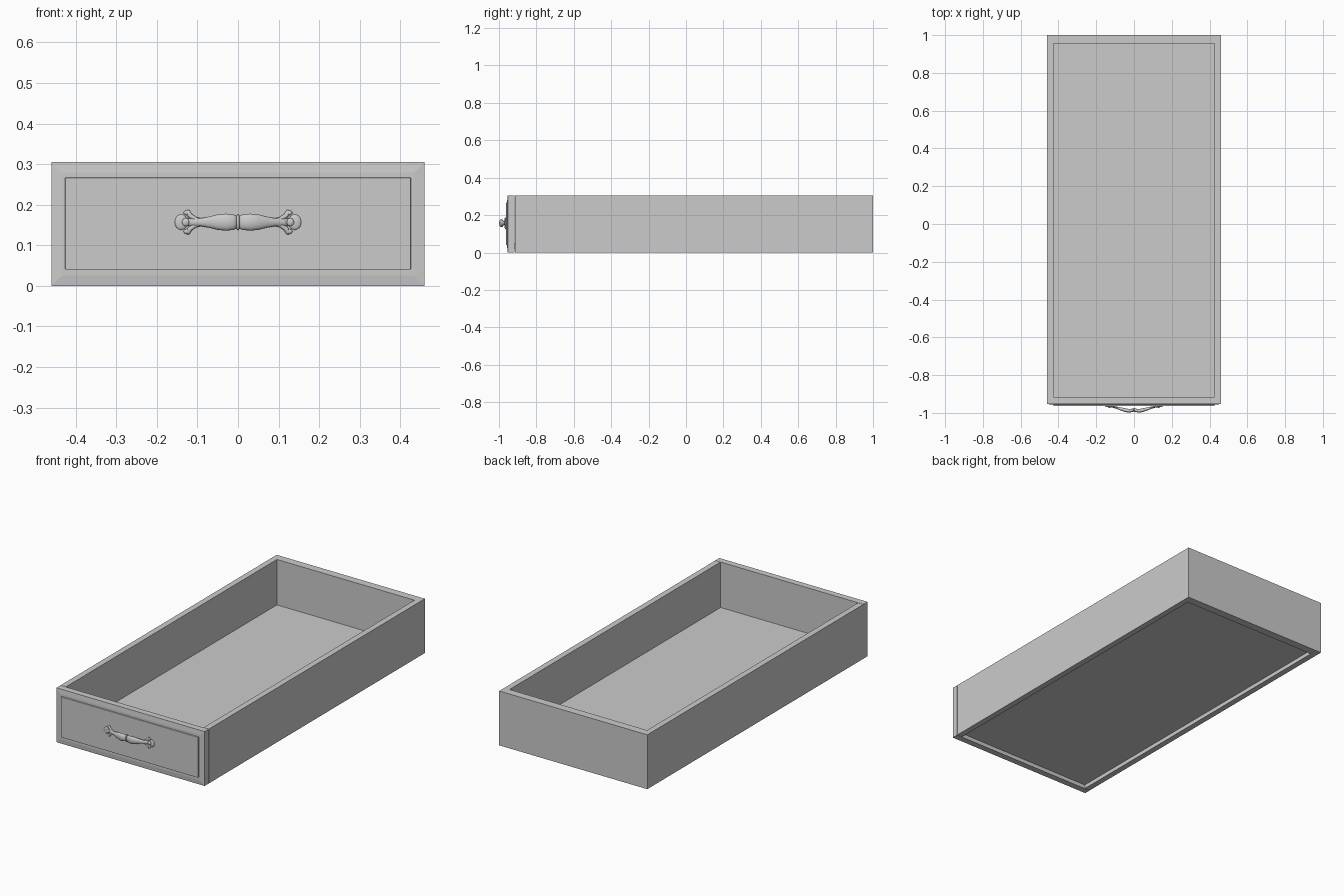
import bpy, bmesh, math
from mathutils import Vector, Matrix

old = bpy.data.objects.get("Cube")
if old:
    bpy.data.objects.remove(old, do_unlink=True)

grey = bpy.data.materials.new("plain grey")
grey.use_nodes = True
grey.diffuse_color = (0.6, 0.6, 0.6, 1)
grey.node_tree.nodes["Principled BSDF"].inputs["Base Color"].default_value = (0.6, 0.6, 0.6, 1)


def finish(name, bm, smooth=False):
    bmesh.ops.recalc_face_normals(bm, faces=bm.faces)
    mesh = bpy.data.meshes.new(name)
    bm.to_mesh(mesh)
    bm.free()
    mesh.materials.append(grey)
    obj = bpy.data.objects.new(name, mesh)
    bpy.context.collection.objects.link(obj)
    for p in mesh.polygons:
        p.use_smooth = smooth
    return obj


def box_mesh(low, high):
    bm = bmesh.new()
    low, high = Vector(low), Vector(high)
    bmesh.ops.create_cube(bm, size=1, matrix=Matrix.Translation((low + high) / 2)
                          @ Matrix.Diagonal((*(high - low), 1)))
    return bm


def tube(name, points, mirrored=False, sides=16):
    """Loft ellipses along a path: each point is (x, y, z, radius, depth)."""
    bm = bmesh.new()
    rings = []
    for i, p in enumerate(points):
        a, b = points[max(i - 1, 0)], points[min(i + 1, len(points) - 1)]
        along = (Vector(b[:3]) - Vector(a[:3])).normalized()
        across = along.cross(Vector((0, 1, 0))).normalized()
        out = across.cross(along)
        ring = []
        for k in range(sides):
            t = math.tau * k / sides
            ring.append(bm.verts.new(Vector(p[:3]) + across * p[3] * math.cos(t)
                                     + out * p[4] * math.sin(t)))
        rings.append(ring)
    for r, s in zip(rings, rings[1:]):
        for k in range(sides):
            n = (k + 1) % sides
            bm.faces.new((r[k], r[n], s[n], s[k]))
    bm.faces.new(rings[0])
    bm.faces.new(rings[-1])
    return finish(name, bm, True)


def blob(name, centre, radii):
    bm = bmesh.new()
    bmesh.ops.create_uvsphere(bm, u_segments=20, v_segments=12, radius=1,
                              matrix=Matrix.Translation(centre) @ Matrix.Diagonal((*radii, 1)))
    return finish(name, bm, True)


W, H = 0.46, 0.305       # half width and height
IN = 0.427               # inner half width
SEAM, BACK = -0.915, 1.0

# Tray: one mitred ring of walls, open towards the front
bm = bmesh.new()
outline = [(-W, SEAM), (-W, BACK), (W, BACK), (W, SEAM),
           (IN, SEAM), (IN, BACK - 0.045), (-IN, BACK - 0.045), (-IN, SEAM)]
base = [bm.verts.new((x, y, 0)) for x, y in outline]
walls = [bm.faces.new([base[i] for i in ids])
         for ids in ((0, 1, 6, 7), (1, 2, 5, 6), (2, 3, 4, 5))]
top = bmesh.ops.extrude_face_region(bm, geom=walls)["geom"]
bmesh.ops.translate(bm, vec=(0, 0, H), verts=[v for v in top if isinstance(v, bmesh.types.BMVert)])
finish("tray_walls", bm)

# Floor, raised a little above the lower rim
finish("tray_floor", box_mesh((-IN - 0.005, SEAM - 0.005, 0.022), (IN + 0.005, BACK - 0.04, 0.05)))

# Front board with a gently sloping mitred frame
bm = box_mesh((-W, -0.953, 0), (W, SEAM - 0.002, H))
bm.faces.ensure_lookup_table()
face = min(bm.faces, key=lambda f: f.calc_center_median().y)
bmesh.ops.inset_region(bm, faces=[face], thickness=0.036)
bmesh.ops.translate(bm, vec=(0, -0.003, 0), verts=face.verts)
finish("front_board", bm)

# Raised centre panel
panel = finish("front_panel", box_mesh((-0.426, -0.963, 0.04), (0.426, -0.95, 0.267)))
bevel = panel.modifiers.new("soft edge", "BEVEL")
bevel.width = 0.002
bevel.segments = 2

# Handle: a swelling grip on each side of a centre collar, ending in three-lobed feet
Z = 0.157
for side, s in (("left", 1), ("right", -1)):
    tube(side + "_grip", [
        (s * 0.002, -0.984, Z, 0.016, 0.007),
        (s * 0.012, -0.987, Z, 0.019, 0.009),
        (s * 0.030, -0.989, Z, 0.021, 0.010),
        (s * 0.050, -0.985, Z, 0.019, 0.009),
        (s * 0.070, -0.979, Z, 0.014, 0.008),
        (s * 0.090, -0.973, Z, 0.010, 0.006),
        (s * 0.110, -0.968, Z, 0.009, 0.005),
        (s * 0.128, -0.964, Z, 0.010, 0.004)])
    blob(side + "_foot", (s * 0.140, -0.963, Z), (0.016, 0.005, 0.019))
    blob(side + "_foot_button", (s * 0.129, -0.968, Z), (0.009, 0.005, 0.010))
    for level, u in (("upper", 1), ("lower", -1)):
        tube(f"{side}_{level}_prong", [
            (s * 0.085, -0.973, Z + u * 0.004, 0.004, 0.004),
            (s * 0.105, -0.968, Z + u * 0.008, 0.005, 0.004),
            (s * 0.118, -0.966, Z + u * 0.016, 0.006, 0.005),
            (s * 0.123, -0.965, Z + u * 0.024, 0.006, 0.005),
            (s * 0.122, -0.965, Z + u * 0.030, 0.003, 0.003)])
        blob(f"{side}_{level}_curl", (s * 0.126, -0.965, Z + u * 0.023), (0.008, 0.005, 0.006))
blob("handle_collar", (0, -0.985, Z), (0.005, 0.010, 0.021))
